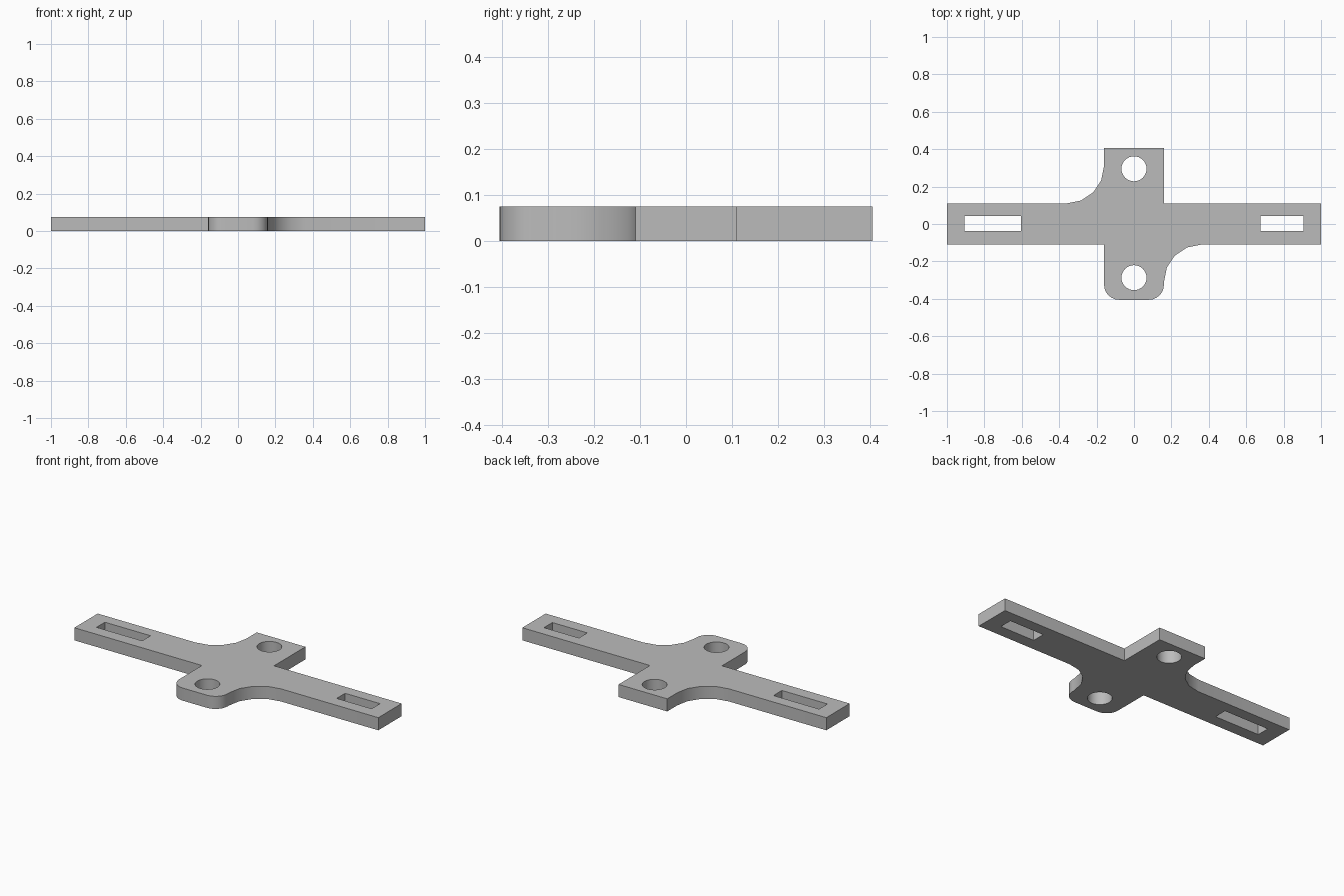
import bpy
import bmesh
from math import cos, sin, pi, radians
from mathutils import Vector

cube = bpy.data.objects.get("Cube")
if cube:
    bpy.data.objects.remove(cube, do_unlink=True)

THICK = 0.075
ARM = 0.11      # half width of the long arm
TAB = 0.16      # half width of the cross tabs
END = 0.405     # reach of the tabs
FILLET = 0.2
CORNER = 0.08


def arc(cx, cy, r, start, end, steps):
    """Points along a circular arc, angles in degrees."""
    angles = [radians(start + (end - start) * i / steps) for i in range(steps + 1)]
    return [(cx + r * cos(a), cy + r * sin(a)) for a in angles]


def rectangle(x0, x1, y0, y1):
    return [(x0, y0), (x1, y0), (x1, y1), (x0, y1)]


def circle(cx, cy, r, steps=32):
    return arc(cx, cy, r, 0, 360, steps)[:-1]


# Outer outline, anticlockwise from the front left tab
outline = [(-1, -ARM), (-TAB, -ARM)]
outline += arc(-TAB + CORNER, -END + CORNER, CORNER, 180, 270, 6)
outline += arc(TAB - CORNER, -END + CORNER, CORNER, 270, 360, 6)
outline += arc(TAB + FILLET, -ARM - FILLET, FILLET, 180, 90, 4)
outline += [(1, -ARM), (1, ARM), (TAB, ARM), (TAB, END), (-TAB, END)]
outline += arc(-TAB - FILLET, ARM + FILLET, FILLET, 0, -90, 4)
outline += [(-1, ARM)]

# Bolt holes and end slots
holes = [
    circle(0, 0.295, 0.067),
    circle(0, -0.287, 0.067),
    rectangle(-0.905, -0.605, -0.037, 0.042),
    rectangle(0.675, 0.905, -0.037, 0.042),
]

# Fill the flat profile, then extrude it to a plate
bm = bmesh.new()
edges = []
for loop in [outline] + holes:
    verts = [bm.verts.new((x, y, 0)) for x, y in loop]
    edges += [bm.edges.new((v, verts[i - 1])) for i, v in enumerate(verts)]
bmesh.ops.triangle_fill(bm, use_beauty=True, edges=edges, normal=Vector((0, 0, 1)))
result = bmesh.ops.extrude_face_region(bm, geom=bm.faces[:], use_keep_orig=True)
top = [g for g in result["geom"] if isinstance(g, bmesh.types.BMVert)]
bmesh.ops.translate(bm, verts=top, vec=(0, 0, THICK))
bmesh.ops.recalc_face_normals(bm, faces=bm.faces[:])

mesh = bpy.data.meshes.new("bracket_plate")
bm.to_mesh(mesh)
bm.free()
plate = bpy.data.objects.new("bracket_plate", mesh)
bpy.context.collection.objects.link(plate)

# Plain grey material
grey = bpy.data.materials.new("plain_grey")
grey.use_nodes = True
colour = (0.5, 0.5, 0.5, 1)
grey.diffuse_color = colour
grey.node_tree.nodes["Principled BSDF"].inputs["Base Color"].default_value = colour
mesh.materials.append(grey)

# Smooth curved walls, sharp rims
bpy.ops.object.select_all(action="DESELECT")
plate.select_set(True)
bpy.context.view_layer.objects.active = plate
bpy.ops.object.shade_smooth_by_angle(angle=radians(30))
